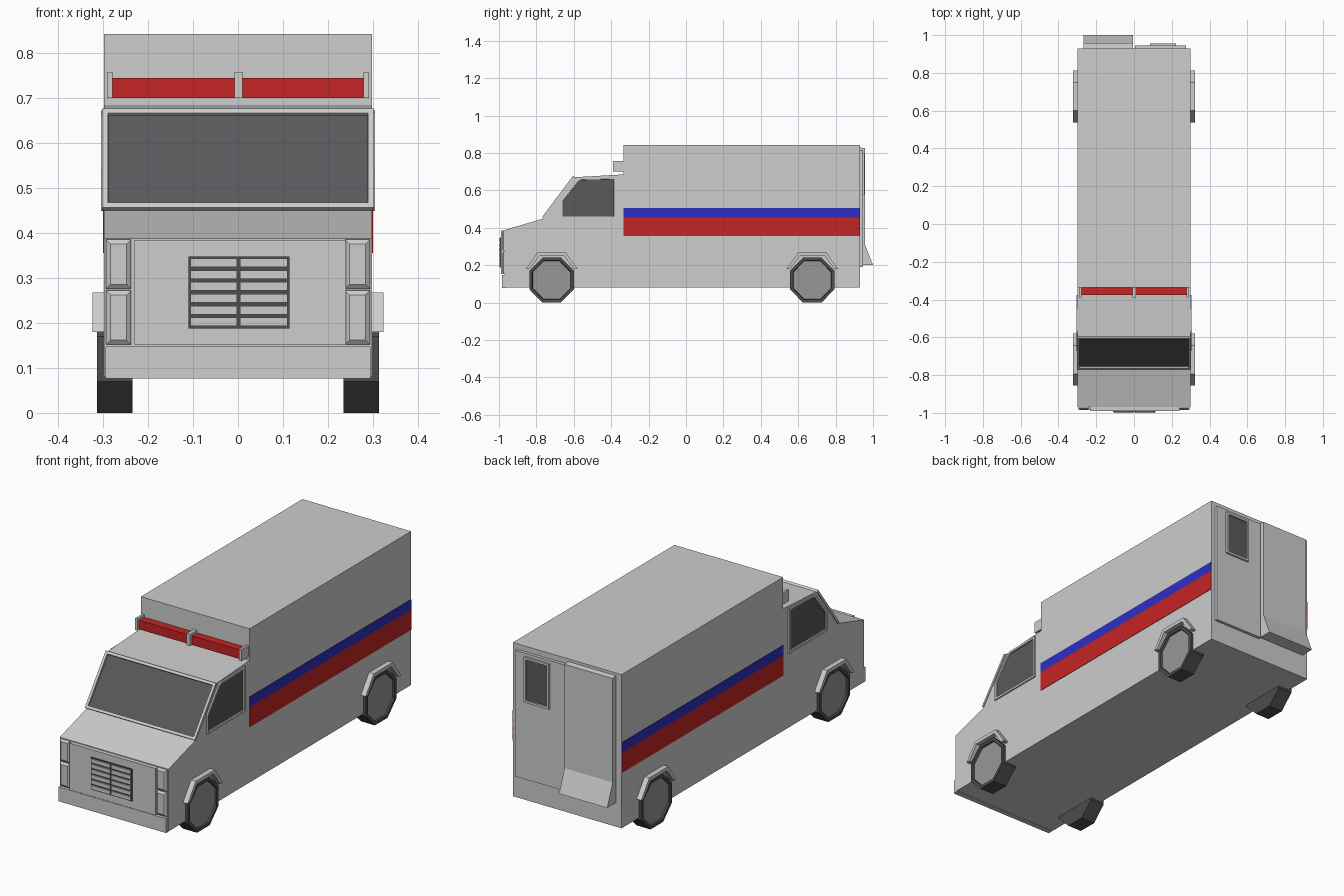
import bpy, bmesh, math
from mathutils import Vector

if "Cube" in bpy.data.objects:
    bpy.data.objects.remove(bpy.data.objects["Cube"], do_unlink=True)


def material(name, rgb):
    m = bpy.data.materials.new(name)
    m.use_nodes = True
    color = (*rgb, 1)
    m.diffuse_color = color
    m.node_tree.nodes["Principled BSDF"].inputs["Base Color"].default_value = color
    return m


PAINT = material("pale grey paint", (0.61, 0.61, 0.61))
GLASS = material("dark glass", (0.1, 0.1, 0.105))
RUBBER = material("black rubber", (0.075, 0.075, 0.08))
HUB = material("hub grey", (0.31, 0.31, 0.31))
RED = material("red", (0.56, 0.018, 0.018))
BLUE = material("blue", (0.027, 0.027, 0.54))


def panel(name, points, push, mat, inner=None, insets=()):
    """Extrude a polygon; optionally inset its outer cap in steps of (width, height)."""
    bm = bmesh.new()
    base = [bm.verts.new(p) for p in points]
    top = [bm.verts.new(Vector(p) + Vector(push)) for p in points]
    bm.faces.new(base)
    cap = bm.faces.new(top)
    n = len(base)
    for i in range(n):
        j = (i + 1) % n
        bm.faces.new((base[i], base[j], top[j], top[i]))
    bmesh.ops.recalc_face_normals(bm, faces=bm.faces[:])
    for width, height in insets:
        bmesh.ops.inset_region(bm, faces=[cap], thickness=width, use_even_offset=True)
        bm.normal_update()
        shift = cap.normal * height
        for v in cap.verts:
            v.co += shift
    mesh = bpy.data.meshes.new(name)
    mesh.materials.append(mat)
    if inner:
        mesh.materials.append(inner)
        cap.material_index = 1
    bm.to_mesh(mesh)
    bm.free()
    obj = bpy.data.objects.new(name, mesh)
    bpy.context.collection.objects.link(obj)
    return obj


def prism(name, profile, x0, x1, mat, **extra):
    """Side profile of (y, z) points drawn out from x0 to x1."""
    return panel(name, [(x0, y, z) for y, z in profile], (x1 - x0, 0, 0), mat, **extra)


def plate(name, x0, x1, z0, z1, y0, y1, mat, **extra):
    """Upright rectangle drawn out from y0 to y1."""
    corners = [(x0, y0, z0), (x1, y0, z0), (x1, y0, z1), (x0, y0, z1)]
    return panel(name, corners, (0, y1 - y0, 0), mat, **extra)


FRAME = [(0.011, 0), (0.001, -0.006)]
HALF = 0.298

# Body shell: bonnet, cab and tall rear box
prism("body", [(-0.97, 0.08), (-0.97, 0.388), (-0.76, 0.45), (-0.595, 0.67),
               (-0.335, 0.685), (-0.335, 0.842), (0.93, 0.842), (0.93, 0.08)],
      -HALF, HALF, PAINT)

# Windscreen lying on the sloped cab front
low, high = Vector((0, -0.76, 0.45)), Vector((0, -0.595, 0.67))
slope = (high - low).normalized()
out = Vector((0, -slope.z, slope.y))
side = Vector((0.302, 0, 0))
panel("windscreen", [low - side, low + side, high + side, high - side],
      out * 0.012, PAINT, inner=GLASS, insets=[(0.013, 0), (0.001, -0.008)])

# Front bumper, nose panel and grille
plate("front_bumper", -0.295, 0.295, 0.077, 0.148, -0.96, -0.985, PAINT)
plate("nose_panel", -0.23, 0.24, 0.152, 0.384, -0.96, -0.99, PAINT)
plate("grille_back", -0.11, 0.114, 0.188, 0.348, -0.985, -0.994, RUBBER)
for row in range(6):
    z = 0.193 + row * 0.0262
    for x0, x1 in ((-0.106, -0.002), (0.004, 0.11)):
        plate("grille_slat", x0, x1, z, z + 0.019, -0.985, -1.0, PAINT)

for s in (-1, 1):
    # Stacked corner lamps
    for z0, z1 in ((0.152, 0.272), (0.276, 0.385)):
        plate("corner_lamp", s * 0.238, s * 0.293, z0, z1, -0.96, -0.975, PAINT,
              insets=[(0.01, 0.008)])

    # Cab side window
    prism("side_window", [(-0.672, 0.449), (-0.375, 0.449), (-0.375, 0.672),
                          (-0.562, 0.668), (-0.585, 0.655), (-0.672, 0.545)],
          s * 0.285, s * 0.305, PAINT, inner=GLASS, insets=FRAME)

    # Painted stripes along the box
    for name, z0, z1, mat in (("red_stripe", 0.355, 0.455, RED),
                              ("blue_stripe", 0.455, 0.505, BLUE)):
        prism(name, [(-0.335, z0), (0.93, z0), (0.93, z1), (-0.335, z1)],
              s * (HALF - 0.003), s * (HALF + 0.002), mat)

    # Eight-sided wheels with angular arches
    for y in (-0.718, 0.675):
        ring = [math.radians(22.5 + 45 * i) for i in range(8)]
        prism("wheel", [(y + 0.129 * math.cos(a), 0.12 + 0.12 / math.cos(math.pi / 8) * math.sin(a))
                        for a in ring],
              s * 0.235, s * 0.313, RUBBER, inner=HUB, insets=[(0.015, 0), (0.003, -0.008)])
        outer = [(-0.138, 0.18), (-0.075, 0.268), (0.075, 0.268), (0.138, 0.18)]
        inner = [(0.118, 0.18), (0.066, 0.25), (-0.066, 0.25), (-0.118, 0.18)]
        prism("wheel_arch", [(y + dy, z) for dy, z in outer + inner],
              s * 0.285, s * 0.324, PAINT)

# Roof light bar with three brackets
plate("light_bar", -0.285, 0.285, 0.70, 0.745, -0.33, -0.375, RED)
for x in (-0.285, 0.001, 0.285):
    w = 0.009 if abs(x) < 0.1 else 0.006
    plate("light_bar_bracket", x - w, x + w, 0.70, 0.758, -0.33, -0.39, PAINT)

# Rear doors: one with a window, one with a flared foot
plate("rear_door_window_side", 0.004, 0.275, 0.19, 0.815, 0.92, 0.945, PAINT)
plate("rear_window", 0.085, 0.222, 0.575, 0.80, 0.94, 0.955, PAINT,
      inner=GLASS, insets=FRAME)
prism("rear_door_flared_side", [(0.92, 0.2), (1.0, 0.2), (0.957, 0.31), (0.957, 0.825), (0.92, 0.83)],
      -0.268, -0.004, PAINT)
